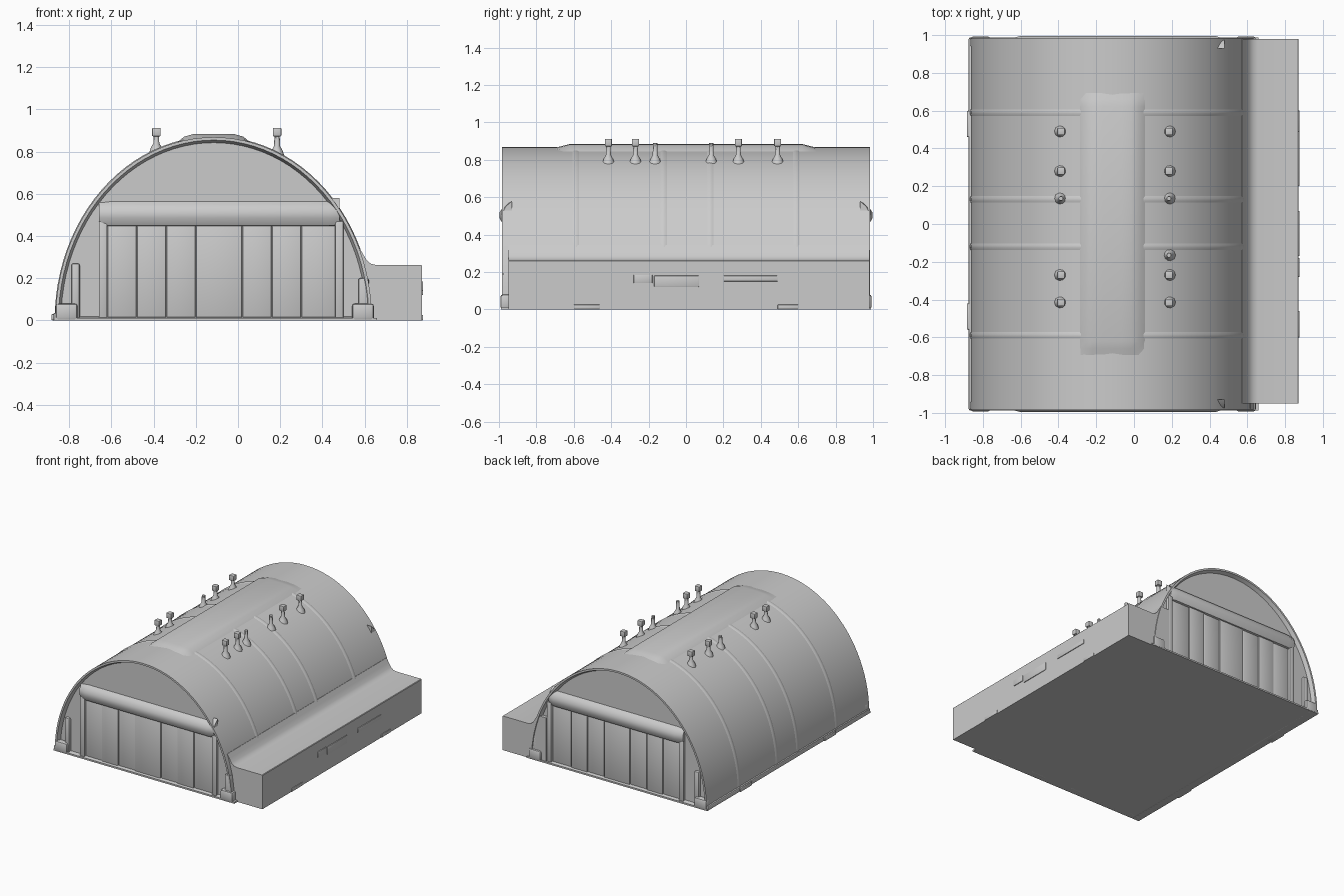
import bpy, bmesh, math
from mathutils import Vector

if "Cube" in bpy.data.objects:
    bpy.data.objects.remove(bpy.data.objects["Cube"])

CX, A, B = -0.115, 0.75, 0.868      # centre and half axes of the elliptical vault


def roof_z(x):
    return B * math.sqrt(max(0, 1 - ((x - CX) / A) ** 2))


def finish(bm, name, angle=35):
    bmesh.ops.recalc_face_normals(bm, faces=bm.faces)
    me = bpy.data.meshes.new(name)
    bm.to_mesh(me)
    bm.free()
    ob = bpy.data.objects.new(name, me)
    bpy.context.collection.objects.link(ob)
    bpy.ops.object.select_all(action='DESELECT')
    bpy.context.view_layer.objects.active = ob
    ob.select_set(True)
    bpy.ops.object.shade_smooth_by_angle(angle=math.radians(angle))
    return ob


def loft(sections):
    """Closed solid through matching loops of points."""
    bm = bmesh.new()
    loops = [[bm.verts.new(p) for p in s] for s in sections]
    n = len(loops[0])
    for a, b in zip(loops, loops[1:]):
        for i in range(n):
            bm.faces.new((a[i], a[(i + 1) % n], b[(i + 1) % n], b[i]))
    caps = [bm.faces.new(loops[0]), bm.faces.new(loops[-1])]
    return bm, caps


def extrude_y(profile, y0, y1):
    return loft([[(x, y, z) for x, z in profile] for y in (y0, y1)])


def box(name, x0, x1, y0, y1, z0, z1, bevel=0.0):
    bm, _ = extrude_y([(x0, z0), (x1, z0), (x1, z1), (x0, z1)], y0, y1)
    if bevel:
        bmesh.ops.bevel(bm, geom=bm.edges[:], offset=bevel, segments=2,
                        profile=0.5, affect='EDGES')
    return finish(bm, name)


def arch(grow=0.0, n=48):
    return [(CX + (A + grow) * math.cos(math.pi * i / n),
             (B + grow) * math.sin(math.pi * i / n)) for i in range(n + 1)]


# Vaulted hall with end walls set back behind the roof rim
bm, caps = extrude_y(arch(), -0.985, 0.985)
bmesh.ops.recalc_face_normals(bm, faces=bm.faces)
for cap in caps:
    bmesh.ops.inset_region(bm, faces=[cap], thickness=0.014, depth=0)
    bmesh.ops.inset_region(bm, faces=[cap], thickness=0.012, depth=-0.03)
finish(bm, "vaulted_hall")

# Faint roof ribs
for y in (-0.59, -0.12, 0.13, 0.59):
    outer = arch(0.004)
    bm, _ = loft([[(x, y - 0.02, z) for x, z in arch(-0.001)],
                  [(x, y - 0.006, z) for x, z in outer],
                  [(x, y + 0.006, z) for x, z in outer],
                  [(x, y + 0.02, z) for x, z in arch(-0.001)]])
    finish(bm, "roof_rib")

# Raised roof panel with sloping ends and sides
half = [(0.175, 0), (0.14, 0.6), (0.10, 0.92), (0.05, 1)]
sections = []
for y, k in ((-0.7, 0), (-0.66, 0.5), (-0.62, 1), (0.62, 1), (0.66, 0.5), (0.7, 0)):
    rim = [(s * w, t) for s, pts in ((-1, half), (1, half[::-1])) for w, t in pts]
    loop = []
    for w, t in rim:
        low = roof_z(CX + w)
        high = low + (0.886 - low) * t
        loop.append((CX + w, y, low - 0.002 + (high - low) * k))
    loop += [(CX + 0.175, y, 0.82), (CX - 0.175, y, 0.82)]
    sections.append(loop)
bm, _ = loft(sections)
finish(bm, "raised_roof_panel", 40)

# Side annex with a coved joint to the vault
annex = [(0.50, 0.0), (0.872, 0.0), (0.872, 0.258), (0.868, 0.262), (0.655, 0.262),
         (0.63, 0.268), (0.61, 0.285), (0.592, 0.315), (0.575, 0.345), (0.50, 0.345)]
bm, _ = extrude_y(annex, -0.95, 0.98)
finish(bm, "side_annex")
for y0, y1, z0, z1 in ((-0.28, -0.18, 0.14, 0.185), (-0.17, 0.07, 0.12, 0.18),
                       (0.2, 0.49, 0.15, 0.18), (-0.6, -0.46, 0.0, 0.025),
                       (0.49, 0.6, 0.0, 0.025)):
    box("annex_wall_panel", 0.86, 0.877, y0, y1, z0, z1, 0.003)

# Base plate and left foundation strip with blocks
box("base_plate", -0.872, 0.66, -0.988, 0.988, 0.0, 0.012)
box("left_foundation", -0.875, -0.80, -0.985, 0.985, 0.0, 0.035, 0.006)
for y in (-0.49, 0.53):
    box("foundation_block", -0.885, -0.83, y - 0.07, y + 0.07, 0.0, 0.03, 0.006)

# Both end walls: sliding doors, lintel, side posts and corner feet
for s in (-1, 1):
    def wall(name, x0, x1, depth, z0, z1, bevel=0.004):
        ys = sorted((s * 0.93, s * depth))
        box(name, x0, x1, ys[0], ys[1], z0, z1, bevel)

    edges = [-0.62, -0.48, -0.34, -0.2, 0.02, 0.16, 0.3, 0.46]
    for i, (x0, x1) in enumerate(zip(edges, edges[1:])):
        wall("door_leaf", x0 + 0.002, x1 - 0.002, 0.96 + 0.006 * (i % 2), 0.0, 0.46)
    for x0, x1 in ((-0.66, -0.62), (0.46, 0.5)):
        wall("door_post", x0, x1, 0.975, 0.0, 0.47, 0.006)
    # Sloped lintel above the doors
    bm = bmesh.new()
    sect = [(0.93, 0.44), (0.975, 0.45), (0.996, 0.485), (0.996, 0.52),
            (0.975, 0.55), (0.93, 0.58)]
    bm.free()
    bm, _ = loft([[(x, s * (0.93 + (y - 0.93) * k), z) for y, z in sect]
                  for x, k in ((-0.66, 0.75), (-0.6, 1), (0.43, 1), (0.48, 0.75))])
    finish(bm, "door_lintel")
    for x0, x1 in ((-0.865, -0.76), (0.54, 0.645)):
        wall("corner_foot", x0, x1, 0.993, 0.0, 0.08, 0.015)
    wall("wall_buttress", -0.79, -0.75, 0.975, 0.0, 0.27, 0.01)
    wall("wall_buttress", 0.57, 0.62, 0.98, 0.0, 0.2, 0.01)

# Roof vents: flared stem, most with a cube head
def vent(x, y, head=True):
    base = roof_z(x) - 0.02
    rings = [(0.036, base), (0.026, base + 0.03), (0.014, base + 0.05),
             (0.012, 0.88 if head else 0.89)]
    bm, _ = loft([[(x + r * math.cos(a), y + r * math.sin(a), z)
                   for a in [math.tau * i / 10 for i in range(10)]] for r, z in rings])
    finish(bm, "vent_stem")
    if head:
        box("vent_head", x - 0.02, x + 0.02, y - 0.019, y + 0.019, 0.872, 0.912, 0.004)


for x in (-0.387, 0.185):
    for y in (-0.415, -0.27, 0.28, 0.49):
        vent(x, y)
    vent(x, 0.135, head=False)
vent(0.185, -0.165, head=False)
